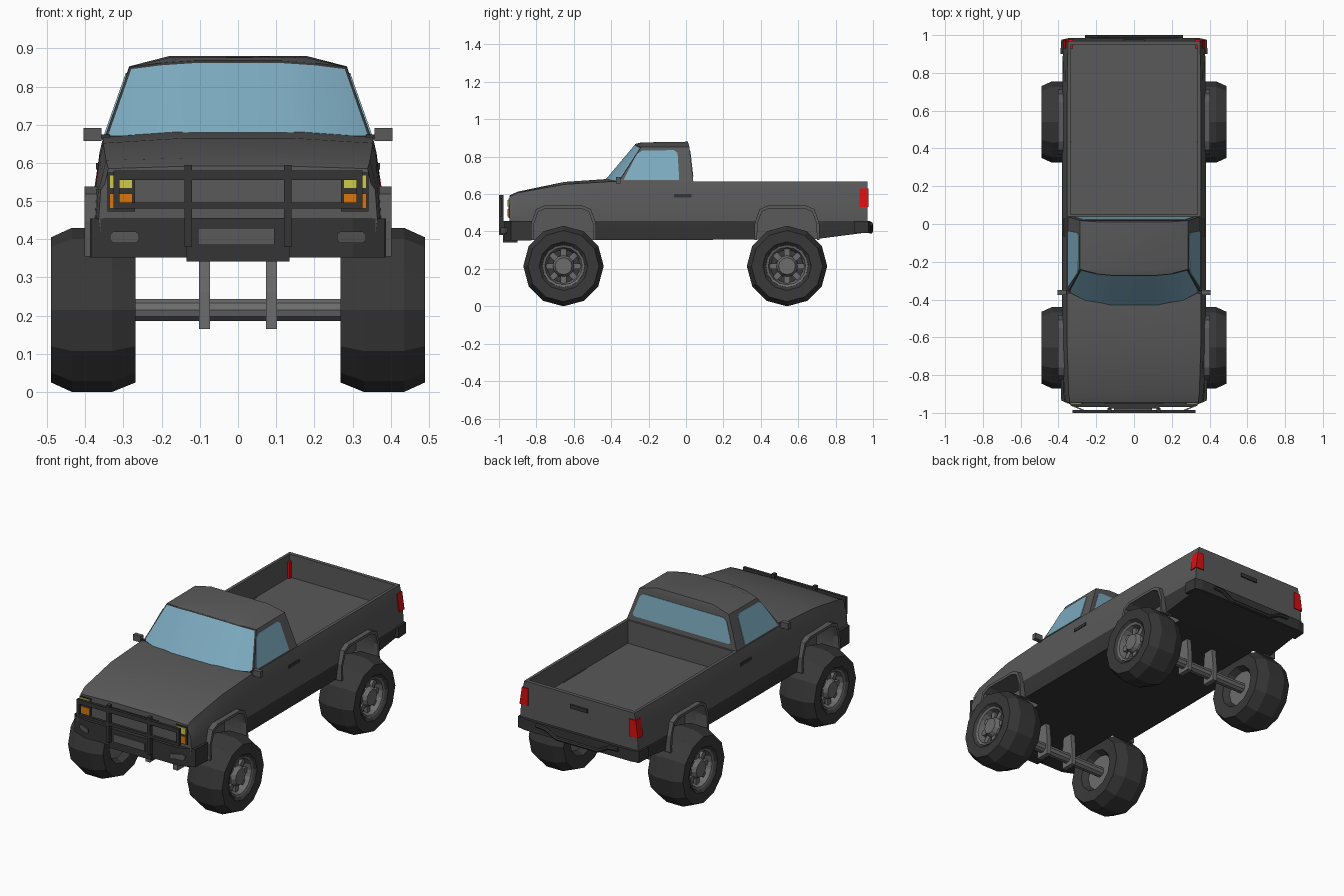
import bpy, bmesh, math

if "Cube" in bpy.data.objects:
    bpy.data.objects.remove(bpy.data.objects["Cube"])


def material(name, r, g, b):
    m = bpy.data.materials.new(name)
    m.use_nodes = True
    m.diffuse_color = (r, g, b, 1)
    m.node_tree.nodes["Principled BSDF"].inputs["Base Color"].default_value = (r, g, b, 1)
    return m


PAINT = material("grey paint", .1, .1, .1)
TRIM = material("dark trim", .036, .036, .036)
TYRE = material("tyre rubber", .04, .04, .04)
METAL = material("rim metal", .15, .15, .15)
GLASS = material("blue glass", .2, .4, .52)
RED = material("red lamp", .7, .005, .005)
YELLOW = material("yellow lamp", .62, .6, .07)
ORANGE = material("orange lamp", .7, .18, .005)


def loft(name, rings, mats, rule=None, smooth=False):
    """Skin closed rings of equal length, cap both ends, colour faces by a rule."""
    bm = bmesh.new()
    rows = [[bm.verts.new(p) for p in ring] for ring in rings]
    n = len(rows[0])
    for a, b in zip(rows, rows[1:]):
        for j in range(n):
            k = (j + 1) % n
            bm.faces.new((a[j], a[k], b[k], b[j]))
    bm.faces.new(rows[0])
    bm.faces.new(rows[-1])
    bmesh.ops.recalc_face_normals(bm, faces=bm.faces)
    bm.normal_update()
    if rule:
        for f in bm.faces:
            f.material_index = rule(f.calc_center_median(), f.normal)
    mesh = bpy.data.meshes.new(name)
    bm.to_mesh(mesh)
    bm.free()
    for m in mats:
        mesh.materials.append(m)
    if smooth:
        mesh.shade_smooth()
        mesh.set_sharp_from_angle(angle=math.radians(25))
    ob = bpy.data.objects.new(name, mesh)
    bpy.context.scene.collection.objects.link(ob)
    return ob


def mirrored(half):
    return half + [(-p[0], *p[1:]) for p in reversed(half)]


def box(name, x, y, z, mat):
    ring = lambda h: [(x[0], y[0], h), (x[1], y[0], h), (x[1], y[1], h), (x[0], y[1], h)]
    return loft(name, [ring(z[0]), ring(z[1])], [mat])


def prism(name, profile, x0, x1, mats):
    return loft(name, [[(x, y, z) for y, z in profile] for x in (x0, x1)], mats)


def tube(name, stations, mats, n=12, rule=None):
    """Circles in the y-z plane at stations of (x, y, z, radius)."""
    turn = [2 * math.pi * i / n for i in range(n)]
    rings = [[(x, y + r * math.cos(t), z + r * math.sin(t)) for t in turn]
             for x, y, z, r in stations]
    return loft(name, rings, mats, rule)


AXLES = {"front": -.655, "rear": .54}
AXLE_Z = .215
ARCH = [(-.16, .355), (-.158, .44), (-.135, .505), (-.095, .523)]
ARCH += [(-y, z) for y, z in reversed(ARCH)]

# Body shell: y, half width, bottom, shoulder height, hood crease x, crease height
SECTIONS = [(-.945, .365, .36, .585, .12, .592), (-.9, .372, .355, .607, .125, .613),
            (-.65, .38, .355, .652, .145, .665), (-.4, .38, .355, .667, .17, .682),
            (.04, .38, .355, .667, .17, .667), (.7, .38, .36, .667, .17, .667),
            (.97, .376, .395, .667, .17, .667)]
rings = [mirrored([(w * .97, y, zb), (w, y, .455), (w * .985, y, .53),
                   (w * .955, y, zt - .04), (w * .93, y, zt), (xc, y, zc)])
         for y, w, zb, zt, xc, zc in SECTIONS]
body = loft("body", rings, [PAINT, TRIM], lambda c, n: int(c.z < .456))

# Cut the load bed and the wheel wells
cutters = [box("bed_cutter", (-.335, .335), (.05, .948), (.535, .8), PAINT)]
for yc in AXLES.values():
    well = [(yc - .16, .3)] + [(yc + y, z) for y, z in ARCH] + [(yc + .16, .3)]
    for s in (1, -1):
        cutters.append(prism("well_cutter", well, s * .26, s * .5, [PAINT]))
for c in cutters:
    c.hide_render = True
    mod = body.modifiers.new("cut", 'BOOLEAN')
    mod.operation, mod.solver, mod.object = 'DIFFERENCE', 'EXACT', c
cut = body.evaluated_get(bpy.context.evaluated_depsgraph_get())
body.data = bpy.data.meshes.new_from_object(cut)
body.modifiers.clear()
for c in cutters:
    bpy.data.objects.remove(c)
body.data.shade_smooth()
body.data.set_sharp_from_angle(angle=math.radians(20))

# Cab, with the curved windscreen inset in a dark seal
base = [(.13, -.438, .668), (.26, -.41, .667), (.35, -.36, .665), (.352, .04, .66)]
eave = [(.11, -.27, .868), (.2, -.262, .862), (.285, -.24, .851), (.285, .018, .853)]
crown = [(.09, -.24, .876), (.14, -.235, .876), (.18, -.22, .876), (.18, .01, .88)]
cab = loft("cab", [mirrored(r) for r in (base, eave, crown)], [PAINT, TRIM, GLASS])
bm = bmesh.new()
bm.from_mesh(cab.data)
screen = [f for f in bm.faces if f.normal.y < -.25 and f.calc_center_median().z < .8]
for f in screen:
    f.material_index = 2
seal = bmesh.ops.inset_region(bm, faces=screen, thickness=.008, use_even_offset=True)
for f in seal["faces"]:
    f.material_index = 1
bm.to_mesh(cab.data)
bm.free()
cab.data.shade_smooth()
cab.data.set_sharp_from_angle(angle=math.radians(25))

# Side and rear windows
SIDE_GLASS = [(-.335, .675), (-.262, .815), (-.235, .832), (-.065, .835), (-.045, .82), (-.036, .675)]
REAR_GLASS = [(.305, .695), (.312, .71), (.275, .815), (.255, .83)]


def lean(z):
    return (z - .663) / .19


for side, s in (("left", 1), ("right", -1)):
    loft(side + "_window",
         [[(s * (.352 - .067 * lean(z) + d), y, z) for y, z in SIDE_GLASS] for d in (-.005, .003)], [GLASS])
loft("rear_window",
     [[(x, .04 - .022 * lean(z) + d, z) for x, z in mirrored(REAR_GLASS)] for d in (-.005, .003)], [GLASS])

# Front bumper with number plate blank
for_bumper = mirrored([(.3, -.97), (.385, -.935), (.388, -.825)])
loft("front_bumper", [[(x, y, z) for x, y in for_bumper] for z in (.352, .455)], [TRIM])
box("bumper_centre", (-.135, .135), (-.978, -.9), (.342, .456), TRIM)
box("plate_blank", (-.105, .095), (-.984, -.977), (.385, .43), PAINT)

# Grille guard
GUARD = (-1, -.984)
for z0, z1 in ((.555, .58), (.48, .496)):
    box("guard_crossbar", (-.325, .325), GUARD, (z0, z1), TRIM)
box("grille_slat", (-.155, .155), (-.951, -.944), (.555, .562), TRIM)

# Rear bumper and its dipped step bar
rear_bumper = mirrored([(.39, .9), (.385, .975), (.34, .986)])
loft("rear_bumper", [[(x, y, z) for x, y in rear_bumper] for z in (.393, .457)], [TRIM])
tube("step_bar", [(x, .988, z, .012) for x, z in
                  ((-.26, .44), (-.2, .435), (-.13, .4), (.13, .4), (.2, .435), (.26, .44))], [TRIM], 8)
box("tailgate_handle", (-.055, .055), (.968, .977), (.59, .612), TRIM)

# Parts on both sides
for side, s in (("left", 1), ("right", -1)):
    def span(a, b):
        return (s * a, s * b)

    box(side + "_guard_post", span(.12, .14), (-1, -.975), (.38, .595), TRIM)
    box(side + "_guard_end", span(.31, .326), GUARD, (.48, .58), TRIM)
    box(side + "_headlamp_frame", span(.27, .342), (-.95, -.942), (.473, .575), TRIM)
    box(side + "_headlamp", span(.277, .336), (-.955, -.947), (.533, .569), YELLOW)
    box(side + "_indicator", span(.277, .336), (-.955, -.947), (.48, .52), ORANGE)
    lamp = [(.26, .398), (.267, .39), (.327, .39), (.335, .398), (.335, .412), (.327, .42), (.267, .42), (.26, .412)]
    loft(side + "_fog_lamp", [[(s * x, y - (x - .3) * -.41, z) for x, z in lamp] for y in (-.976, -.969)], [PAINT])
    loft(side + "_tail_lamp", [[(s * x, y, z) for x, y in
                                ((.322, .93), (out, .928), (out, .975), (.322, .976))]
                               for z, out in ((.53, .377), (.63, .362))], [RED])
    box(side + "_door_handle", span(.35, .372), (-.065, .03), (.583, .6), TRIM)
    box(side + "_mirror_arm", span(.335, .375), (-.37, -.355), (.662, .675), TRIM)
    box(side + "_mirror", span(.357, .405), (-.375, -.35), (.657, .692), PAINT)

    for end, yc in AXLES.items():
        tag = end + "_" + side
        # Arch flare swept round the wheel opening
        loft(tag + "_flare", [[(s * .33, yc + y, z), (s * .402, yc + y, z),
                               (s * .402, yc + y * 1.09, .355 + (z - .355) * 1.09),
                               (s * .33, yc + y * 1.09, .355 + (z - .355) * 1.09)]
                              for y, z in ARCH], [PAINT])
        # Tyre with a rim-coloured inner dish
        profile = [(.31, .1), (.275, .12), (.268, .19), (.33, .215), (.435, .215),
                   (.49, .19), (.488, .13), (.472, .112), (.435, .1)]
        tube(tag + "_tyre", [(s * x, yc, AXLE_Z, r) for x, r in profile], [TYRE, METAL], 12,
             lambda c, n: int(abs(c.x) < .312 and abs(n.x) > .9 and abs(c.y - yc) < .02))
        # Rim: lip, hub and spokes over the dark dish
        lip = tube(tag + "_rim_lip", [(s * x, yc, AXLE_Z, r) for x, r in
                                      ((.436, .088), (.474, .1), (.478, .112), (.466, .114))], [METAL], 16)
        bm = bmesh.new()
        bm.from_mesh(lip.data)
        bmesh.ops.delete(bm, geom=[f for f in bm.faces if len(f.verts) > 4], context='FACES')
        bm.to_mesh(lip.data)
        bm.free()
        tube(tag + "_hub", [(s * x, yc, AXLE_Z, r) for x, r in
                            ((.43, .06), (.455, .056), (.475, .045))], [METAL], 12)
        for i in range(8):
            spoke = box(tag + "_spoke", span(.432, .452), (-.015, .015), (.04, .1), METAL)
            spoke.location = (0, yc, AXLE_Z)
            spoke.rotation_euler.x = i * math.pi / 4
        # Bracket joining axle to body
        bracket = [(-.04, .165), (.04, .165), (.04, .26), (.03, .37), (-.03, .37), (-.04, .26)]
        prism(tag + "_bracket", [(yc + y, z) for y, z in bracket], s * .074, s * .102, [METAL])

for end, yc in AXLES.items():
    tube(end + "_axle", [(x, yc, AXLE_Z, .03) for x in (-.32, .32)], [METAL], 10)
